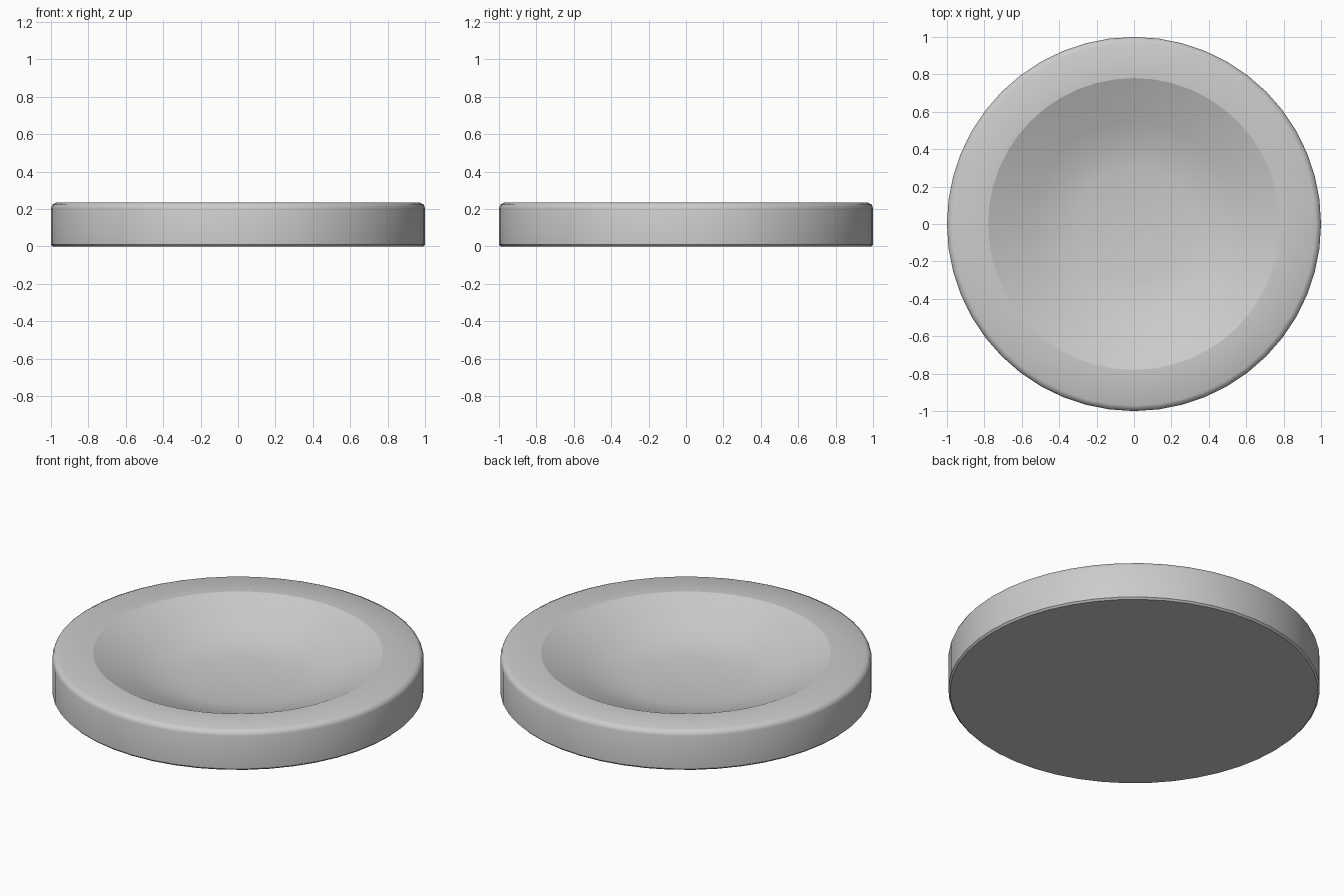
import bpy, bmesh, math

if "Cube" in bpy.data.objects:
    bpy.data.objects.remove(bpy.data.objects["Cube"])

SEGMENTS = 48

# Half cross-section (radius, height) of the dish, from bottom centre to bowl centre
profile = [(0, 0), (0.99, 0), (1, 0.01), (1, 0.205), (0.993, 0.224), (0.97, 0.235),
           (0.78, 0.235), (0.55, 0.137), (0.43, 0.095), (0.30, 0.072), (0, 0.068)]

bm = bmesh.new()
verts = [bm.verts.new((r, 0, z)) for r, z in profile]
edges = [bm.edges.new(pair) for pair in zip(verts, verts[1:])]
bmesh.ops.spin(bm, geom=verts + edges, axis=(0, 0, 1), cent=(0, 0, 0),
               angle=math.tau, steps=SEGMENTS)
bmesh.ops.remove_doubles(bm, verts=bm.verts, dist=1e-4)
bmesh.ops.recalc_face_normals(bm, faces=bm.faces)

# Round dish with a hollowed top
mesh = bpy.data.meshes.new("round_dish")
bm.to_mesh(mesh)
bm.free()
dish = bpy.data.objects.new("round_dish", mesh)
bpy.context.collection.objects.link(dish)
bpy.context.view_layer.objects.active = dish
dish.select_set(True)
bpy.ops.object.shade_smooth_by_angle(angle=math.radians(22))
# Shade the shallow rim crease sharp and the rounded outer edge smooth
for e in mesh.edges:
    a, b = (mesh.vertices[i].co for i in e.vertices)
    ra, rb = a.xy.length, b.xy.length
    if abs(ra - rb) < 1e-3 and a.z > 0.1:
        e.use_edge_sharp = abs(ra - 0.78) < 1e-3
